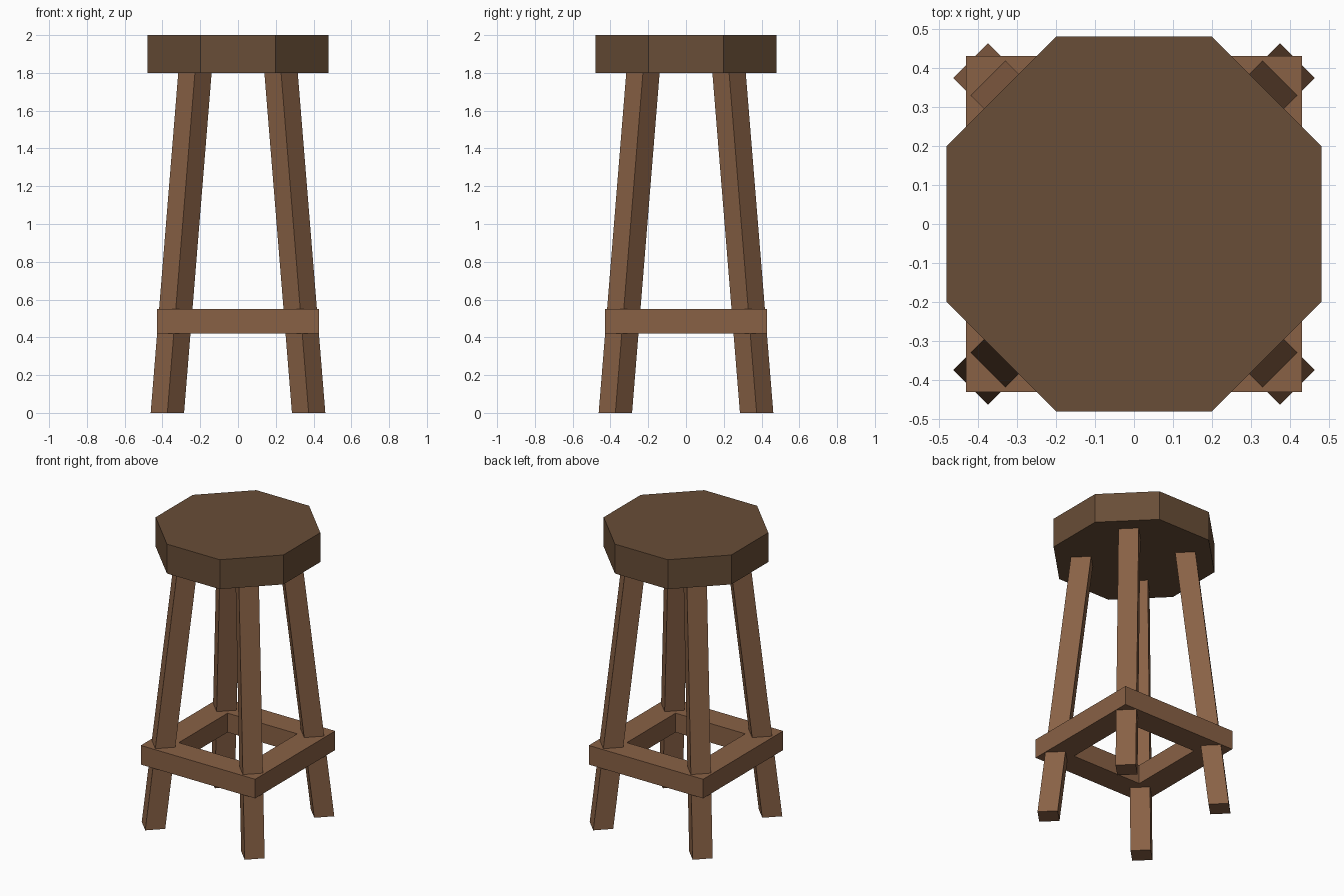
import bpy
from math import pi, cos, sin

if "Cube" in bpy.data.objects:
    bpy.data.objects.remove(bpy.data.objects["Cube"])


def material(name, color):
    m = bpy.data.materials.new(name)
    m.diffuse_color = (*color, 1)
    m.use_nodes = True
    m.node_tree.nodes["Principled BSDF"].inputs["Base Color"].default_value = m.diffuse_color
    return m


SEAT_WOOD = material("dark_wood", (0.14, 0.075, 0.038))
LEG_WOOD = material("light_wood", (0.25, 0.12, 0.06))


def make_object(name, verts, faces, mat):
    mesh = bpy.data.meshes.new(name)
    mesh.from_pydata(verts, [], faces)
    mesh.materials.append(mat)
    obj = bpy.data.objects.new(name, mesh)
    bpy.context.collection.objects.link(obj)
    return obj


def polygon(cx, cy, z, sides, apothem, turn):
    r = apothem / cos(pi / sides)
    return [(cx + r * cos(turn + 2 * pi * i / sides),
             cy + r * sin(turn + 2 * pi * i / sides), z) for i in range(sides)]


def prism(name, bottom, top, mat):
    n = len(bottom)
    faces = [tuple(reversed(range(n))), tuple(range(n, 2 * n))]
    faces += [(i, (i + 1) % n, n + (i + 1) % n, n + i) for i in range(n)]
    return make_object(name, bottom + top, faces, mat)


# Octagonal seat
prism("seat", polygon(0, 0, 1.8, 8, 0.48, pi / 8),
      polygon(0, 0, 2.0, 8, 0.48, pi / 8), SEAT_WOOD)

# Four splayed square legs, turned to face the diagonals, let into the seat
for sx, side in ((-1, "left"), (1, "right")):
    for sy, end in ((-1, "front"), (1, "back")):
        prism(f"{end}_{side}_leg",
              polygon(sx * 0.374, sy * 0.374, 0, 4, 0.0625, 0),
              polygon(sx * 0.224, sy * 0.224, 1.85, 4, 0.0625, 0), LEG_WOOD)

# Square footrest frame: rectangular section swept around four corners
section = [(0.43, 0.42), (0.43, 0.55), (0.262, 0.55), (0.262, 0.42)]
verts = [(sx * r, sy * r, z)
         for sx, sy in ((1, 1), (-1, 1), (-1, -1), (1, -1)) for r, z in section]
faces = [(4 * c + k, 4 * ((c + 1) % 4) + k,
          4 * ((c + 1) % 4) + (k + 1) % 4, 4 * c + (k + 1) % 4)
         for c in range(4) for k in range(4)]
make_object("footrest_frame", verts, faces, LEG_WOOD)
